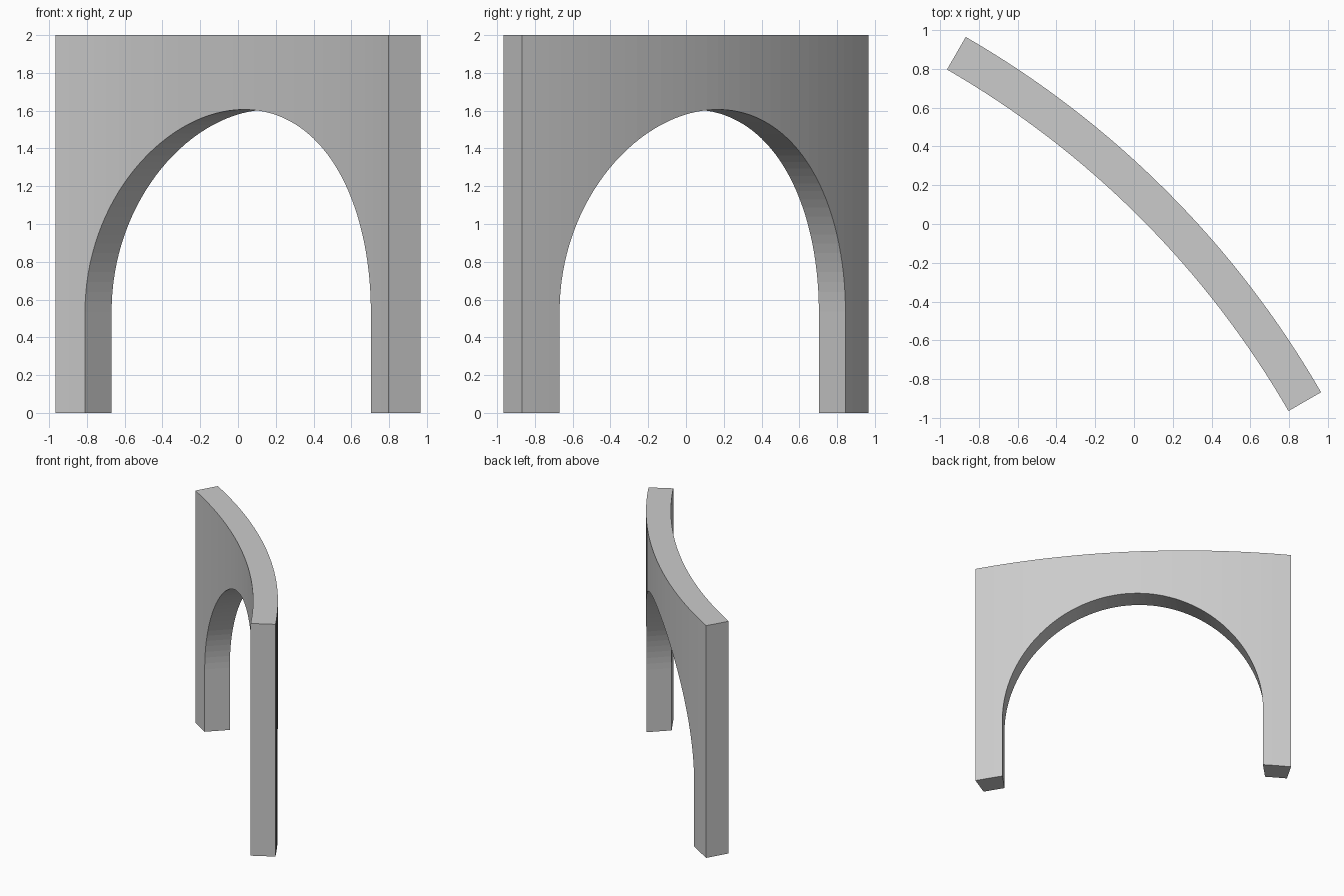
import bpy, bmesh
from math import sin, cos, pi, radians, sqrt

if "Cube" in bpy.data.objects:
    bpy.data.objects.remove(bpy.data.objects["Cube"])

R_IN, R_OUT, C = 4.814, 5.008, -3.372     # wall radii, arc centre at (C, C)
HEIGHT, HALF_W, SPRING = 2.0, 1.07, 0.536  # wall height, opening half width, arch spring line
WALL_SEGS, ARCH_SEGS = 32, 64


def prism(name, base, offset):
    """Closed solid: a polygon swept along an offset."""
    bm = bmesh.new()
    a = [bm.verts.new(p) for p in base]
    b = [bm.verts.new([p[i] + offset[i] for i in range(3)]) for p in base]
    n = len(base)
    bm.faces.new(a)
    bm.faces.new(b)
    for i in range(n):
        j = (i + 1) % n
        bm.faces.new((a[i], a[j], b[j], b[i]))
    bmesh.ops.recalc_face_normals(bm, faces=bm.faces)
    mesh = bpy.data.meshes.new(name)
    bm.to_mesh(mesh)
    bm.free()
    ob = bpy.data.objects.new(name, mesh)
    bpy.context.collection.objects.link(ob)
    return ob


# Curved wall: a 30 degree arc extruded upwards
angles = [radians(30 + 30 * i / WALL_SEGS) for i in range(WALL_SEGS + 1)]
plan = [(C + R_OUT * cos(t), C + R_OUT * sin(t), 0) for t in angles]
plan += [(C + R_IN * cos(t), C + R_IN * sin(t), 0) for t in reversed(angles)]
wall = prism("arched_curved_wall", plan, (0, 0, HEIGHT))

# Opening: round-headed profile cut straight through along the wall's middle direction
profile = [(HALF_W, -0.2)]
profile += [(HALF_W * cos(pi * i / ARCH_SEGS), SPRING + HALF_W * sin(pi * i / ARCH_SEGS))
            for i in range(ARCH_SEGS + 1)]
profile += [(-HALF_W, -0.2)]
k = 1 / sqrt(2)
cutter = prism("opening_cutter", [(u * k - 1, -u * k - 1, z) for u, z in profile], (2, 2, 0))
cutter.hide_render = True

cut = wall.modifiers.new("opening", 'BOOLEAN')
cut.operation = 'DIFFERENCE'
cut.solver = 'EXACT'
cut.object = cutter
bpy.context.view_layer.objects.active = wall
bpy.ops.object.modifier_apply(modifier=cut.name)
bpy.data.objects.remove(cutter)
